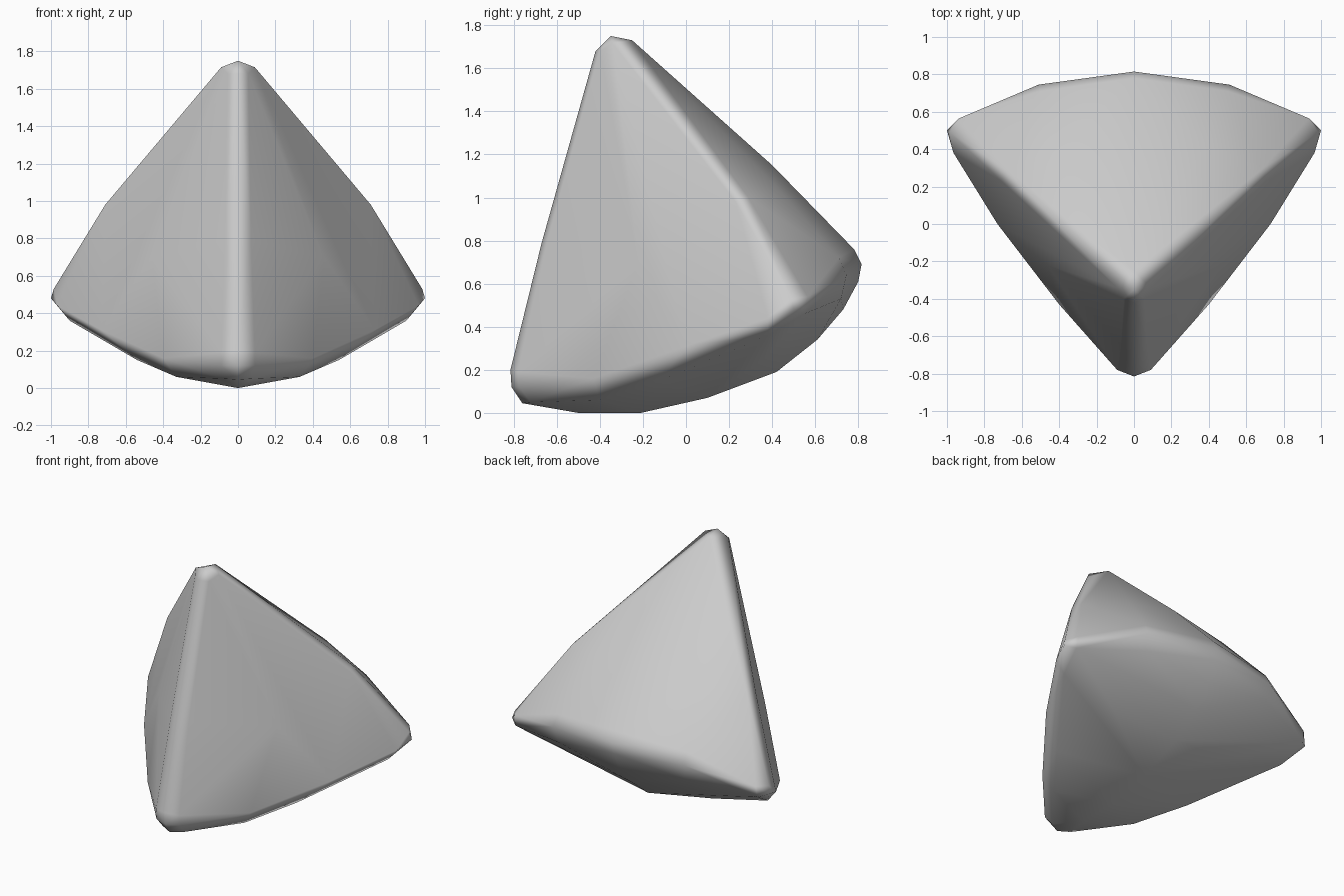
import bpy, bmesh

if "Cube" in bpy.data.objects:
    bpy.data.objects.remove(bpy.data.objects["Cube"])

# Centre-line profile (y, z): rounded tip, back crest, curved belly, front toe
profile = [(-.42, 1.68), (-.35, 1.75), (-.25, 1.73), (.40, 1.15), (.78, .76),
           (.815, .69), (.80, .61), (.73, .48), (.61, .34), (.42, .19),
           (.10, .07), (-.21, 0), (-.50, 0), (-.76, .045), (-.81, .12),
           (-.815, .20), (-.67, .79)]

# Right-hand half only; mirrored below
half = {
    "tip": [(.09, -.34, 1.715), (.055, -.40, 1.68)],
    "toe": [(.09, -.78, .19), (.09, -.775, .12), (.08, -.72, .05)],
    "front_ridge": [(.07, -.645, .79)],
    "upper_ridge": [(.71, .23, .98), (.68, .29, 1.0)],
    "lower_ridge": [(.40, -.43, .16), (.33, -.40, .06), (.73, 0, .31),
                    (.54, -.12, .15), (.67, .03, .24)],
    "back_ridge": [(.51, .745, .64), (.50, .71, .72), (.49, .72, .53)],
    "side_corner": [(1, .50, .48), (.985, .49, .53), (.935, .565, .54),
                    (.965, .38, .44), (.90, .38, .36), (.94, .55, .46)],
    "face_bulge": [(.46, -.22, .70), (.38, .42, 1.05), (.46, .36, .25)],
}

# Convex skin around the mirrored control points
bm = bmesh.new()
for y, z in profile:
    bm.verts.new((0, y, z))
for group in half.values():
    for x, y, z in group:
        for side in (-1, 1):
            bm.verts.new((side * x, y, z))
hull = bmesh.ops.convex_hull(bm, input=bm.verts[:])
loose = [v for v in bm.verts if not v.link_faces]
bmesh.ops.delete(bm, geom=loose, context='VERTS')
bmesh.ops.recalc_face_normals(bm, faces=bm.faces[:])
for f in bm.faces:
    f.smooth = True

mesh = bpy.data.meshes.new("rounded_tetrahedron")
bm.to_mesh(mesh)
bm.free()
stone = bpy.data.objects.new("rounded_tetrahedron", mesh)
bpy.context.collection.objects.link(stone)

# Large faces dominate the shading, leaving soft narrow ridges
stone.modifiers.new("weighted_shading", 'WEIGHTED_NORMAL')
